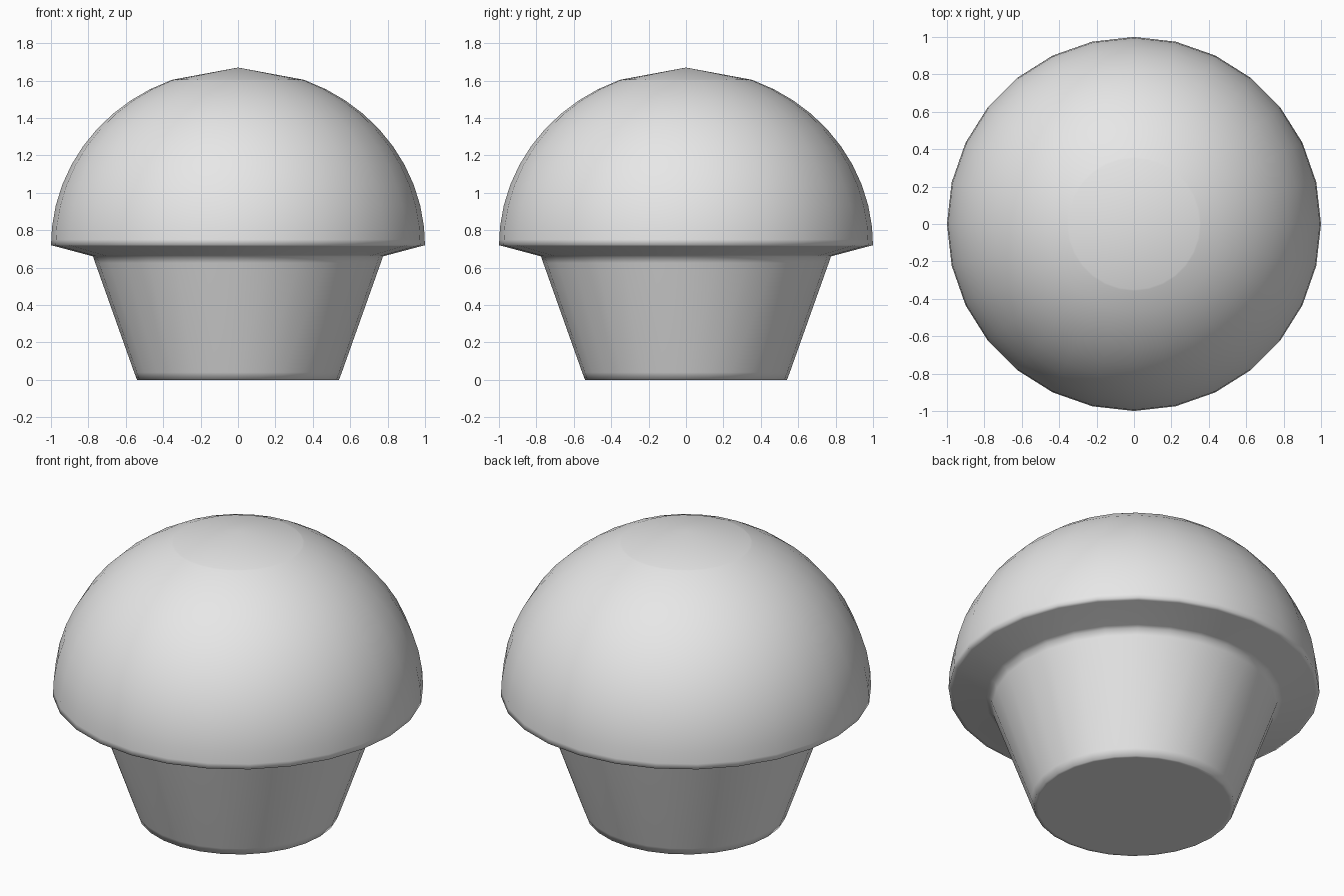
import bpy, bmesh
from math import sin, cos, pi, radians

SEGMENTS = 28

if "Cube" in bpy.data.objects:
    bpy.data.objects.remove(bpy.data.objects["Cube"], do_unlink=True)

grey = bpy.data.materials.new("plain_grey")
grey.use_nodes = True
grey.diffuse_color = (0.8, 0.8, 0.8, 1)
grey.node_tree.nodes["Principled BSDF"].inputs["Base Color"].default_value = (0.8, 0.8, 0.8, 1)


def revolve(name, profile):
    """Turn a (radius, height) profile, listed bottom to top, around z."""
    bm = bmesh.new()
    rings = []
    for r, z in profile:
        if r == 0:
            rings.append([bm.verts.new((0, 0, z))] * SEGMENTS)
        else:
            angles = [2 * pi * i / SEGMENTS for i in range(SEGMENTS)]
            rings.append([bm.verts.new((r * cos(a), r * sin(a), z)) for a in angles])
    for low, high in zip(rings, rings[1:]):
        for i in range(SEGMENTS):
            j = (i + 1) % SEGMENTS
            corners = dict.fromkeys((low[i], low[j], high[j], high[i]))
            bm.faces.new(list(corners))
    bmesh.ops.recalc_face_normals(bm, faces=bm.faces)
    for face in bm.faces:
        face.smooth = True
    mesh = bpy.data.meshes.new(name)
    bm.to_mesh(mesh)
    bm.free()
    mesh.materials.append(grey)
    obj = bpy.data.objects.new(name, mesh)
    bpy.context.collection.objects.link(obj)
    return obj


# Tapered cup, with support loops that keep its edges tight
cup = [(0, 0), (0.52, 0), (0.54, 0), (0.555, 0.04), (0.763, 0.625), (0.775, 0.66)]

# Flared underside of the cap and its rim
rim = [(0.80, 0.667), (0.98, 0.715), (1.0, 0.72), (0.998, 0.75)]

# Rounded cap ending in a shallow point
dome = [(cos(radians(t)), 0.72 + 0.945 * sin(radians(t))) for t in range(6, 70, 7)]
tip = [(0.35, 1.605), (0, 1.67)]

revolve("muffin", cup + rim + dome + tip)
